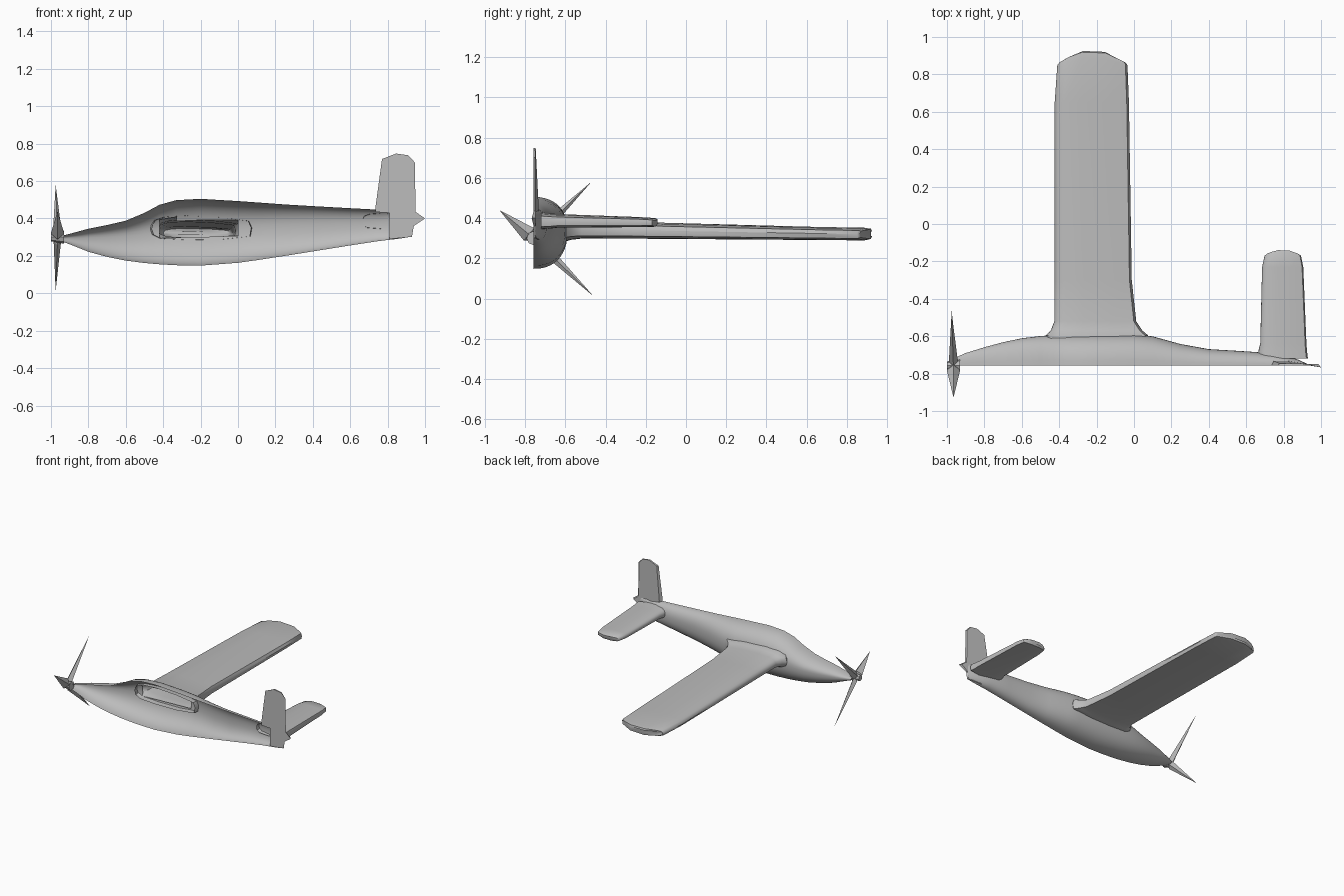
import bpy, bmesh, math
from mathutils import Vector

if "Cube" in bpy.data.objects:
    bpy.data.objects.remove(bpy.data.objects["Cube"])

CUT = -0.757  # plane where the half airframe is sliced open

grey = bpy.data.materials.new("plain grey")
grey.use_nodes = True
grey.diffuse_color = (0.5, 0.5, 0.5, 1)
grey.node_tree.nodes["Principled BSDF"].inputs["Base Color"].default_value = (0.5, 0.5, 0.5, 1)


def finish(bm, name, angle=40):
    """Turn a bmesh into a named, shaded object."""
    bmesh.ops.recalc_face_normals(bm, faces=bm.faces)
    mesh = bpy.data.meshes.new(name)
    bm.to_mesh(mesh)
    bm.free()
    mesh.materials.append(grey)
    obj = bpy.data.objects.new(name, mesh)
    bpy.context.collection.objects.link(obj)
    bpy.ops.object.select_all(action="DESELECT")
    obj.select_set(True)
    bpy.context.view_layer.objects.active = obj
    bpy.ops.object.shade_smooth_by_angle(angle=math.radians(angle))
    return obj


def loft(rings, closed, cap_end=False):
    """Join successive rings of points with quads."""
    bm = bmesh.new()
    rows = [[bm.verts.new(p) for p in ring] for ring in rings]
    n = len(rows[0])
    for a, b in zip(rows, rows[1:]):
        for i in range(n if closed else n - 1):
            j = (i + 1) % n
            bm.faces.new((a[i], a[j], b[j], b[i]))
    if cap_end:
        bm.faces.new(rows[-1])
    return bm


# Fuselage half shell: x, top z, widest z, bottom z, half width
STATIONS = [
    (-0.95, 0.305, 0.295, 0.28, 0.045), (-0.9, 0.318, 0.295, 0.262, 0.067),
    (-0.8, 0.345, 0.297, 0.222, 0.098), (-0.7, 0.365, 0.3, 0.195, 0.125),
    (-0.6, 0.388, 0.305, 0.175, 0.146), (-0.5, 0.43, 0.315, 0.162, 0.158),
    (-0.42, 0.473, 0.325, 0.155, 0.164), (-0.33, 0.498, 0.33, 0.15, 0.167),
    (-0.2, 0.505, 0.335, 0.148, 0.168), (0, 0.493, 0.34, 0.163, 0.167),
    (0.1, 0.486, 0.34, 0.177, 0.156), (0.25, 0.475, 0.345, 0.2, 0.115),
    (0.4, 0.466, 0.35, 0.224, 0.088), (0.6, 0.455, 0.36, 0.256, 0.076),
    (0.75, 0.447, 0.365, 0.279, 0.065), (0.87, 0.44, 0.37, 0.293, 0.035),
    (0.93, 0.435, 0.37, 0.303, 0.008),
]
STEPS = 22


def half_section(x, top, mid, bottom, width):
    ring = []
    for i in range(STEPS + 1):
        t = math.pi * (0.5 - i / STEPS)
        c, s = max(math.cos(t), 0) ** 0.87, abs(math.sin(t)) ** 0.87
        z = mid + (top - mid) * s if t > 0 else mid - (mid - bottom) * s
        ring.append((x, CUT + width * c, z))
    return ring


bm = loft([half_section(*s) for s in STATIONS], closed=False)
# opening into the hollow wing
opening = []
for f in bm.faces:
    c = f.calc_center_median()
    if -0.42 < c.x < 0 and 0.31 < c.z < 0.395:
        opening.append(f)
bmesh.ops.delete(bm, geom=opening, context="FACES")
finish(bm, "fuselage_half_shell", 50)

# Aerofoil outline as chord fraction and height fraction
AEROFOIL = [(0, 0.45), (0.01, 0.65), (0.04, 0.82), (0.14, 0.95), (0.35, 1), (0.7, 0.93),
            (0.97, 0.78), (1, 0.5), (0.985, 0.15), (0.7, 0.02), (0.35, 0), (0.1, 0.06),
            (0.02, 0.22)]


def panel(name, sections):
    """Loft a hollow flying surface: y, front x, rear x, low z, high z, tip bow."""
    rings = []
    for y, x0, x1, z0, z1, bow in sections:
        rings.append([(x0 + u * (x1 - x0), y + bow * (1 - (2 * u - 1) ** 2),
                       z0 + v * (z1 - z0)) for u, v in AEROFOIL])
    return finish(loft(rings, closed=True, cap_end=True), name)


panel("wing", [
    (-0.64, -0.46, 0.07, 0.285, 0.415, 0), (-0.595, -0.47, 0.075, 0.285, 0.415, 0),
    (-0.57, -0.445, 0.045, 0.292, 0.402, 0), (-0.52, -0.426, 0.012, 0.298, 0.392, 0),
    (-0.3, -0.425, -0.012, 0.298, 0.382, 0), (0.65, -0.424, -0.027, 0.291, 0.356, 0),
    (0.85, -0.41, -0.035, 0.289, 0.352, 0.04), (0.862, -0.4, -0.045, 0.296, 0.347, 0.062),
    (0.865, -0.385, -0.06, 0.31, 0.335, 0.066),
])
panel("tailplane", [
    (-0.72, 0.665, 0.93, 0.345, 0.428, 0), (-0.68, 0.665, 0.925, 0.347, 0.424, 0),
    (-0.64, 0.675, 0.922, 0.352, 0.42, 0), (-0.23, 0.685, 0.905, 0.355, 0.405, 0),
    (-0.17, 0.698, 0.893, 0.357, 0.4, 0.02), (-0.16, 0.71, 0.88, 0.37, 0.392, 0.022),
])

# Fin and rudder: flat on the cut side, tapering outwards
FIN = [(0.81, 0.29), (0.93, 0.302), (0.94, 0.36), (1, 0.4), (0.95, 0.435), (0.945, 0.7),
       (0.91, 0.738), (0.845, 0.747), (0.77, 0.718), (0.735, 0.46), (0.735, 0.435), (0.81, 0.43)]
flat_side, outer_side = [], []
for x, z in FIN:
    flat_side.append((x, CUT - (0.01 if x > 0.98 else 0), z))
    depth = 0.008 if x > 0.92 else 0.026 - 0.05 * max(z - 0.43, 0)
    outer_side.append((0.86 + (x - 0.86) * 0.9, CUT + depth, z))
bm = loft([flat_side, outer_side], closed=True, cap_end=True)
bm.faces.new([v for v in bm.verts][:len(FIN)])
finish(bm, "fin_and_rudder", 30)

# Propeller: slim four-sided spikes around a small hub
HUB = Vector((-0.965, CUT, 0.3))


def spike(name, tip, half_x, half_side):
    tip = Vector(tip)
    along = (tip - HUB).normalized()
    side = along.cross(Vector((1, 0, 0)))
    across = Vector((half_x, 0, 0))
    base = HUB + along * 0.03
    bm = bmesh.new()
    ring = [bm.verts.new(base + d) for d in (across, side * half_side, -across, -side * half_side)]
    ends = [bm.verts.new(tip), bm.verts.new(HUB - along * 0.02)]
    for i in range(4):
        for end in ends:
            bm.faces.new((ring[i], ring[(i + 1) % 4], end))
    finish(bm, name, 20)


spike("upper_propeller_blade", (-0.975, -0.47, 0.58), 0.024, 0.03)
spike("lower_propeller_blade", (-0.975, -0.46, 0.012), 0.02, 0.03)
spike("near_propeller_blade", (-0.965, -0.928, 0.44), 0.036, 0.04)

bm = bmesh.new()
bmesh.ops.create_cone(bm, cap_ends=True, segments=8, radius1=0.035, radius2=0.022, depth=0.07)
for v in bm.verts:
    v.co = HUB + Vector((-v.co.z, v.co.y, v.co.x))
finish(bm, "propeller_hub", 30)
